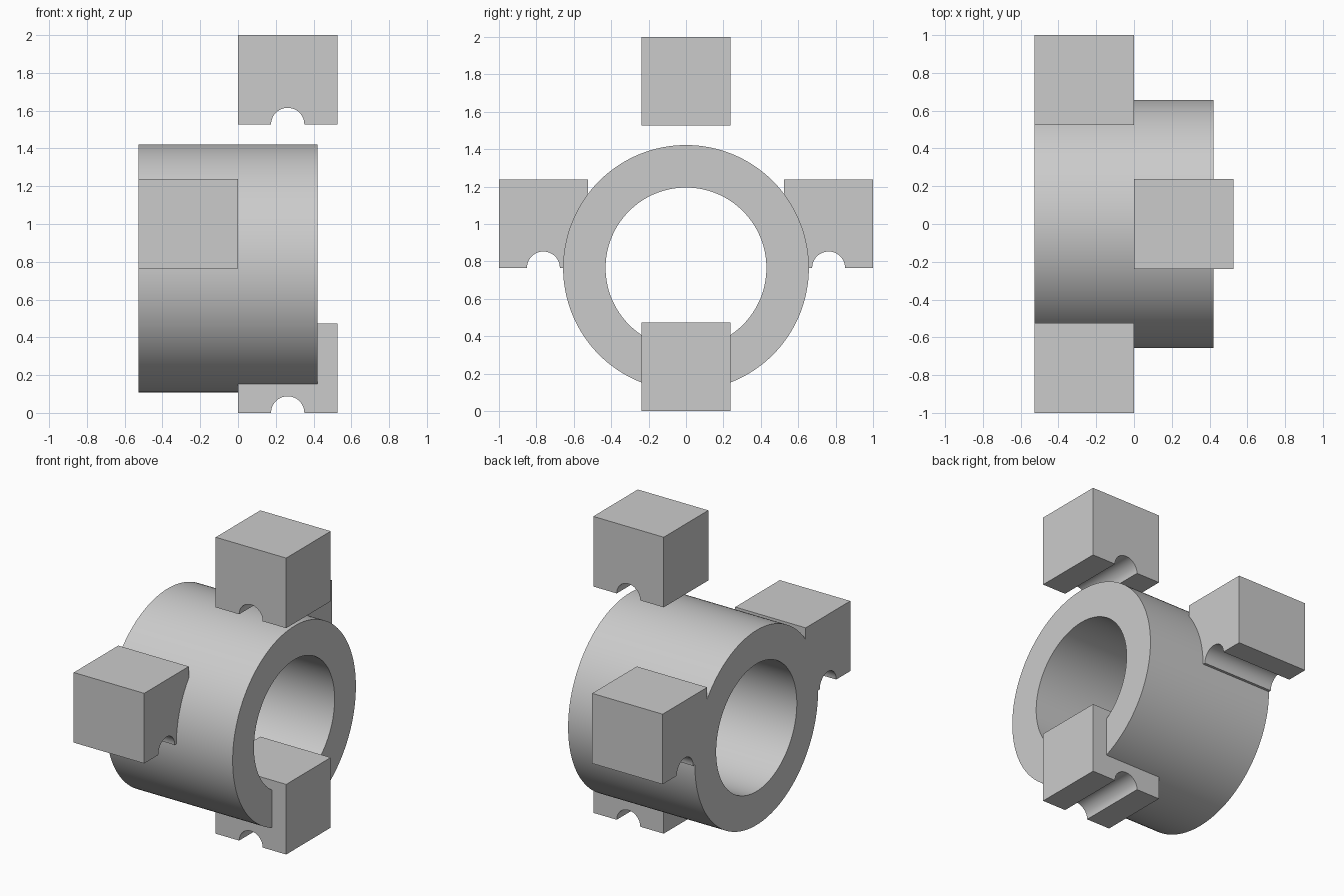
import bpy, bmesh
from math import cos, sin, pi, radians
from mathutils import Vector

cube = bpy.data.objects.get("Cube")
if cube:
    bpy.data.objects.remove(cube)

grey = bpy.data.materials.new("light_grey")
grey.use_nodes = True
colour = (0.6, 0.6, 0.6, 1)
grey.diffuse_color = colour
grey.node_tree.nodes["Principled BSDF"].inputs["Base Color"].default_value = colour

AXIS_Z = 0.765    # height of the ring's axis
END = 0.526       # half length along x
SIDE = 0.475      # block width
HEIGHT = 0.473    # block height
GROOVE = 0.088    # groove radius


def finish(bm, name):
    bmesh.ops.recalc_face_normals(bm, faces=bm.faces)
    mesh = bpy.data.meshes.new(name)
    bm.to_mesh(mesh)
    bm.free()
    mesh.materials.append(grey)
    obj = bpy.data.objects.new(name, mesh)
    bpy.context.collection.objects.link(obj)
    bpy.ops.object.select_all(action='DESELECT')
    obj.select_set(True)
    bpy.context.view_layer.objects.active = obj
    bpy.ops.object.shade_smooth_by_angle(angle=radians(30))
    return obj


def make_ring(name, outer, inner, x0, x1, sides=128):
    # Spin a rectangular section around the x axis
    bm = bmesh.new()
    section = [(x0, inner), (x1, inner), (x1, outer), (x0, outer)]
    verts = [bm.verts.new((x, 0, AXIS_Z + r)) for x, r in section]
    edges = [bm.edges.new((verts[i], verts[(i + 1) % 4])) for i in range(4)]
    bmesh.ops.spin(bm, geom=verts + edges, cent=(0, 0, AXIS_Z), axis=(1, 0, 0),
                   angle=2 * pi, steps=sides, use_merge=True)
    bmesh.ops.remove_doubles(bm, verts=bm.verts, dist=1e-5)
    finish(bm, name)


def make_block(name, centre, base, width, depth, across):
    # Extrude a rectangle with a half-round notch in its lower edge
    half = width / 2
    profile = [(half, 0), (half, HEIGHT), (-half, HEIGHT), (-half, 0)]
    steps = 24
    profile += [(-GROOVE * cos(pi * i / steps), GROOVE * sin(pi * i / steps))
                for i in range(steps + 1)]
    along = Vector((0, 1, 0)) if across.x else Vector((1, 0, 0))
    start = Vector((centre[0], centre[1], base)) - along * depth / 2
    bm = bmesh.new()
    face = bm.faces.new([bm.verts.new(start + across * u + Vector((0, 0, v)))
                         for u, v in profile])
    grown = bmesh.ops.extrude_face_region(bm, geom=[face], use_keep_orig=True)
    moved = [g for g in grown["geom"] if isinstance(g, bmesh.types.BMVert)]
    bmesh.ops.translate(bm, verts=moved, vec=along * depth)
    finish(bm, name)


# Thick ring
make_ring("ring", 0.657, 0.43, -END, 0.42)

# Upper and lower blocks, grooved along y
for name, base in (("upper_block", 2 - HEIGHT), ("lower_block", 0)):
    make_block(name, (END / 2, 0), base, END, SIDE, Vector((1, 0, 0)))

# Front and back blocks, grooved along x
for name, side in (("front_block", -1), ("back_block", 1)):
    make_block(name, (-END / 2, side * (1 - SIDE / 2)), AXIS_Z, SIDE, END, Vector((0, 1, 0)))
